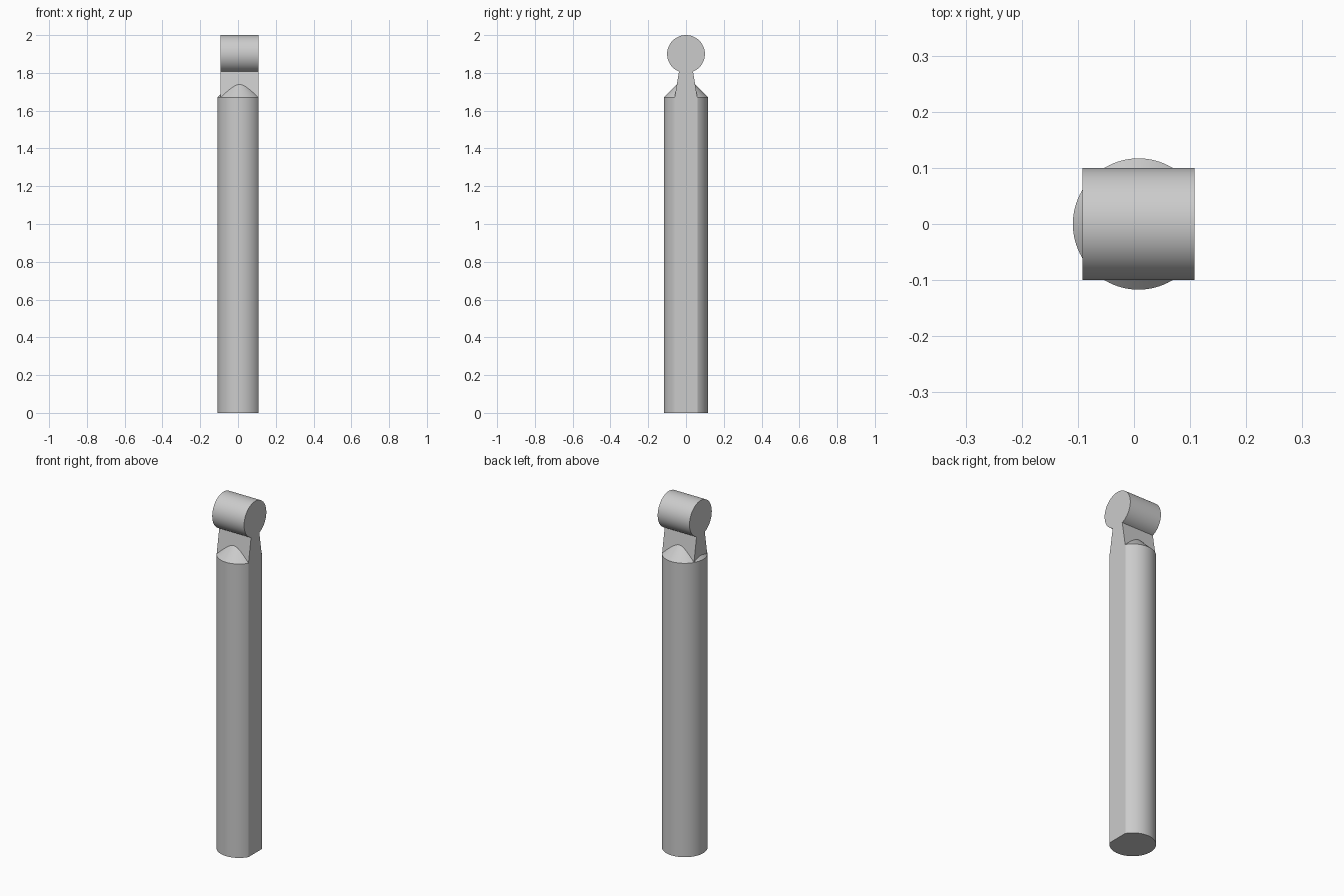
import bpy, bmesh, math

if "Cube" in bpy.data.objects:
    bpy.data.objects.remove(bpy.data.objects["Cube"], do_unlink=True)

AXIS_X = 0.008          # shaft axis
RADIUS = 0.117
SHOULDER = 1.67         # top of the straight shaft
FLAT_X = 0.108          # side flat, flush with the head
HEAD_X = -0.092
HEAD_R, HEAD_Z = 0.1, 1.9
NECK_BASE, NECK_TOP = 0.06, 0.037

steel = bpy.data.materials.new("grey steel")
steel.use_nodes = True
grey = (0.6, 0.6, 0.6, 1)
steel.diffuse_color = grey
steel.node_tree.nodes["Principled BSDF"].inputs["Base Color"].default_value = grey


def loft(name, rings):
    """Closed solid through rings that share a point count."""
    bm = bmesh.new()
    loops = [[bm.verts.new(p) for p in ring] for ring in rings]
    for a, b in zip(loops, loops[1:]):
        for i in range(len(a)):
            j = (i + 1) % len(a)
            bm.faces.new((a[i], a[j], b[j], b[i]))
    bm.faces.new(loops[0])
    bm.faces.new(loops[-1])
    bmesh.ops.recalc_face_normals(bm, faces=bm.faces)
    mesh = bpy.data.meshes.new(name)
    bm.to_mesh(mesh)
    bm.free()
    mesh.materials.append(steel)
    obj = bpy.data.objects.new(name, mesh)
    bpy.context.collection.objects.link(obj)
    return obj


def circle(r, z, n=96):
    return [(AXIS_X + r * math.cos(math.tau * i / n), r * math.sin(math.tau * i / n), z)
            for i in range(n)]


# Round shaft with a 45 degree chamfered shoulder
tip = 0.04
shaft = loft("pin", [circle(RADIUS, 0), circle(RADIUS, SHOULDER),
                     circle(tip, SHOULDER + RADIUS - tip)])

# Keyhole outline: tapered neck under a round head, extruded along x
start = math.asin(NECK_TOP / HEAD_R)
steps = 80
outline = [(-NECK_BASE, SHOULDER - 0.05), (NECK_BASE, SHOULDER - 0.05), (NECK_BASE, SHOULDER)]
for i in range(steps + 1):
    a = start + (math.tau - 2 * start) * i / steps
    outline.append((HEAD_R * math.sin(a), HEAD_Z - HEAD_R * math.cos(a)))
outline.append((-NECK_BASE, SHOULDER))
head = loft("neck_and_head", [[(x, y, z) for y, z in outline] for x in (HEAD_X, FLAT_X + 0.05)])

# Cutter for the long side flat
box = [(-1, -1), (1, -1), (1, 3), (-1, 3)]
cutter = loft("flat_cutter", [[(x, y, z) for y, z in box] for x in (FLAT_X, 1)])

# Fuse the parts, then trim the flat through shaft, neck and head at once
for tool, operation in ((head, 'UNION'), (cutter, 'DIFFERENCE')):
    mod = shaft.modifiers.new(operation.title(), 'BOOLEAN')
    mod.object, mod.operation, mod.solver = tool, operation, 'EXACT'
    tool.hide_render = True
bpy.context.view_layer.objects.active = shaft
shaft.select_set(True)
for mod in list(shaft.modifiers):
    bpy.ops.object.modifier_apply(modifier=mod.name)
for tool in (head, cutter):
    bpy.data.objects.remove(tool, do_unlink=True)
bpy.ops.object.shade_smooth_by_angle(angle=math.radians(25))
